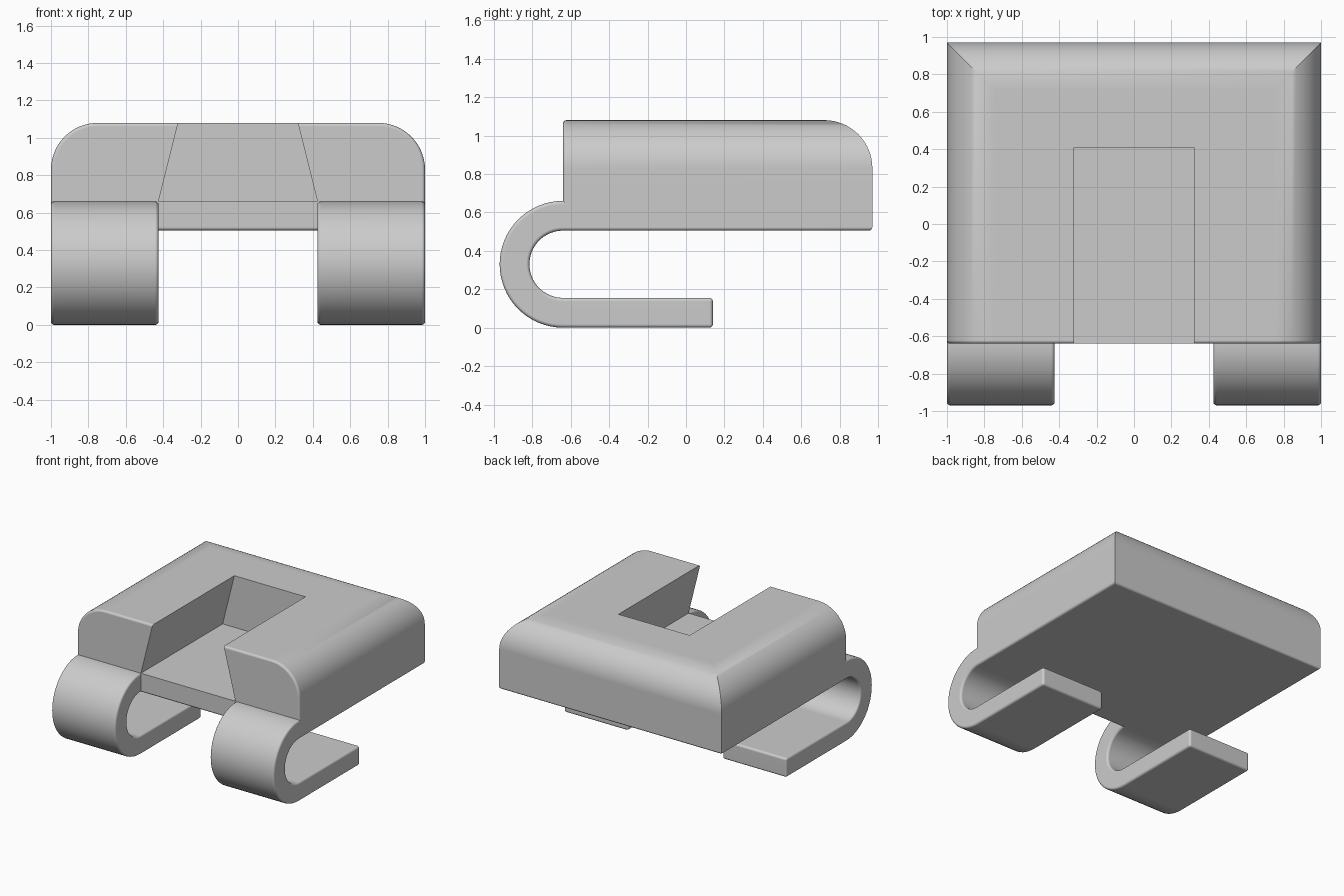
import bpy
import bmesh
from math import cos, sin, pi, radians

# Main dimensions
HALF_W, BACK, FRONT = 1.0, 0.97, -0.64
BASE, TOP, ROUND = 0.505, 1.08, 0.25
FLOOR, POCKET_BACK = 0.66, 0.41
CLIP_IN, CLIP_R, CLIP_HOLE, CLIP_TIP = 0.425, 0.33, 0.175, 0.14
FILLET, STEPS = 0.018, 16

if "Cube" in bpy.data.objects:
    bpy.data.objects.remove(bpy.data.objects["Cube"], do_unlink=True)


def make_object(name, bm):
    bmesh.ops.recalc_face_normals(bm, faces=bm.faces)
    mesh = bpy.data.meshes.new(name)
    bm.to_mesh(mesh)
    bm.free()
    obj = bpy.data.objects.new(name, mesh)
    bpy.context.collection.objects.link(obj)
    return obj


def activate(obj):
    bpy.ops.object.select_all(action='DESELECT')
    obj.select_set(True)
    bpy.context.view_layer.objects.active = obj


def smooth(obj):
    activate(obj)
    bpy.ops.object.shade_smooth_by_angle(angle=radians(30))
    obj.modifiers.new("even_shading", 'WEIGHTED_NORMAL').keep_sharp = True


def fillet(bm, edges):
    bmesh.ops.bevel(bm, geom=edges, offset=FILLET, offset_type='OFFSET',
                    segments=4, profile=0.5, affect='EDGES', clamp_overlap=True)


def prism(points, axis, start, end):
    """Extrude a 2D profile along x (points are y, z) or y (points are x, z)."""
    bm = bmesh.new()

    def place(p, d):
        return (d, p[0], p[1]) if axis == 'x' else (p[0], d, p[1])
    a, b = ([bm.verts.new(place(p, d)) for p in points] for d in (start, end))
    bm.faces.new(a)
    bm.faces.new(b)
    for i in range(len(points)):
        j = (i + 1) % len(points)
        bm.faces.new((a[i], a[j], b[j], b[i]))
    bmesh.ops.recalc_face_normals(bm, faces=bm.faces)
    return bm


def arc(radius, a0, a1):
    """Arc around the clip centre, as (y, z) points."""
    angles = [radians(a0 + (a1 - a0) * i / (2 * STEPS)) for i in range(2 * STEPS + 1)]
    return [(FRONT + radius * cos(t), CLIP_R + radius * sin(t)) for t in angles]


# Body: stacked rings whose sides and back curve in towards the top
bm = bmesh.new()
levels = [(0, BASE)]
for i in range(STEPS + 1):
    t = pi / 2 * i / STEPS
    levels.append((ROUND * (1 - cos(t)), TOP - ROUND + ROUND * sin(t)))
rings = []
for inset, z in levels:
    w, b = HALF_W - inset, BACK - inset
    rings.append([bm.verts.new(p) for p in
                  ((-w, FRONT, z), (-w, b, z), (w, b, z), (w, FRONT, z))])
for low, high in zip(rings, rings[1:]):
    for k in range(3):
        bm.faces.new((low[k], low[k + 1], high[k + 1], high[k]))
bm.faces.new(rings[0])
bm.faces.new(rings[-1])
bm.faces.new([r[0] for r in rings] + [r[3] for r in reversed(rings)])
bmesh.ops.recalc_face_normals(bm, faces=bm.faces)
rim = [e for e in bm.edges
       if all(abs(v.co.y - FRONT) < 1e-4 for v in e.verts)
       or all(abs(v.co.z - BASE) < 1e-4 for v in e.verts)]
fillet(bm, rim)
body = make_object("cradle_body", bm)

# Dovetail pocket, open at the front and the top
slope = (0.425 - 0.32) / (TOP - FLOOR)
lid = TOP + 0.1
narrow = 0.425 - slope * (lid - FLOOR)
cutter = make_object("pocket_cutter", prism(
    [(-0.425, FLOOR), (0.425, FLOOR), (narrow, lid), (-narrow, lid)],
    'y', FRONT - 0.2, POCKET_BACK))
cutter.hide_render = True
activate(body)
cut = body.modifiers.new("pocket", 'BOOLEAN')
cut.operation, cut.solver, cut.object = 'DIFFERENCE', 'EXACT', cutter
bpy.ops.object.modifier_apply(modifier=cut.name)
bpy.data.objects.remove(cutter, do_unlink=True)
smooth(body)

# Two hooked clips that curl forward and under the body
root = FRONT + 0.06
hook = ([(root, 2 * CLIP_R)] + arc(CLIP_R, 90, 270)
        + [(CLIP_TIP, 0), (CLIP_TIP, CLIP_R - CLIP_HOLE)]
        + arc(CLIP_HOLE, 270, 90) + [(root, CLIP_R + CLIP_HOLE)])
for name, side in (("left_clip", 1), ("right_clip", -1)):
    bm = prism(hook, 'x', side * CLIP_IN, side * HALF_W)
    fillet(bm, [e for e in bm.edges if e.calc_face_angle(0) > 1
                and not all(abs(v.co.y - root) < 1e-4 for v in e.verts)])
    smooth(make_object(name, bm))
